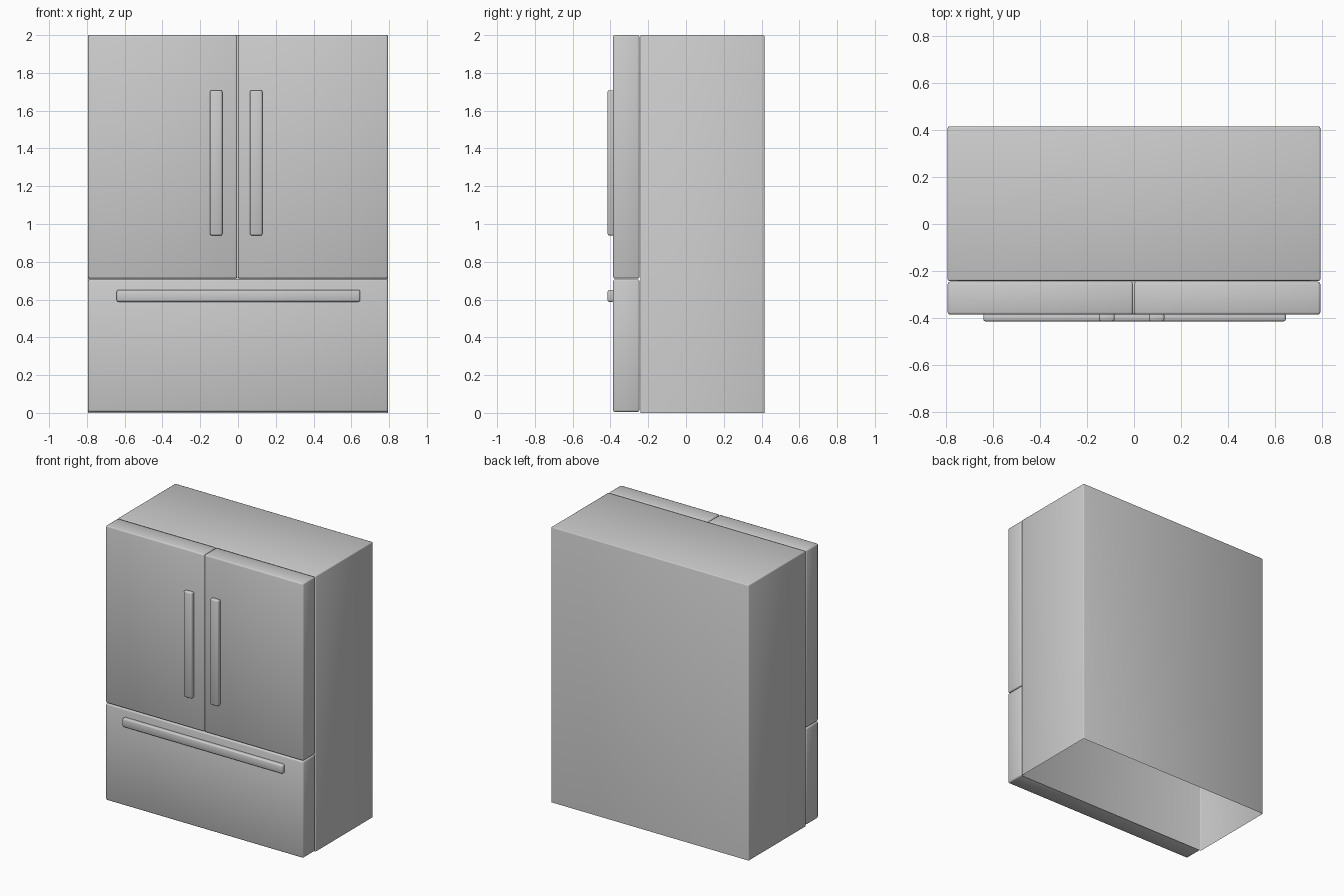
import bpy, bmesh

if "Cube" in bpy.data.objects:
    bpy.data.objects.remove(bpy.data.objects["Cube"])


def rounded_box(name, x, y, z, radius, segments=2, open_bottom=False):
    """Box from (min, max) ranges with softened edges, optionally open below."""
    bm = bmesh.new()
    bmesh.ops.create_cube(bm, size=1)
    for v in bm.verts:
        v.co = [r[1] if c > 0 else r[0] for c, r in zip(v.co, (x, y, z))]
    if open_bottom:
        floor = [f for f in bm.faces if f.normal.z < -0.5]
        bmesh.ops.delete(bm, geom=floor, context='FACES_ONLY')
    edges = [e for e in bm.edges if not e.is_boundary]
    bmesh.ops.bevel(bm, geom=edges, offset=radius, segments=segments,
                    profile=0.5, affect='EDGES', clamp_overlap=True)
    mesh = bpy.data.meshes.new(name)
    bm.to_mesh(mesh)
    bm.free()
    obj = bpy.data.objects.new(name, mesh)
    bpy.context.collection.objects.link(obj)
    bpy.context.view_layer.objects.active = obj
    bpy.ops.object.select_all(action='DESELECT')
    obj.select_set(True)
    bpy.ops.object.shade_smooth_by_angle(angle=0.9)
    return obj


HALF_W = 0.794
DOOR_Y = (-0.386, -0.246)
HANDLE_Y = (-0.415, -0.38)

# Cabinet shell, open underneath
rounded_box("cabinet", (-HALF_W, HALF_W), (-0.242, 0.415), (0, 2), 0.006,
            open_bottom=True)

# Pair of upper doors
rounded_box("left_door", (-HALF_W, -0.004), DOOR_Y, (0.711, 2), 0.01)
rounded_box("right_door", (-0.001, HALF_W), DOOR_Y, (0.711, 2), 0.01)

# Freezer drawer
rounded_box("freezer_drawer", (-HALF_W, HALF_W), DOOR_Y, (0.005, 0.707), 0.01)

# Door handles and drawer handle
for side, x in (("left", (-0.149, -0.083)), ("right", (0.063, 0.129))):
    rounded_box(side + "_door_handle", x, HANDLE_Y, (0.939, 1.708), 0.009)
rounded_box("drawer_handle", (-0.642, 0.647), HANDLE_Y, (0.588, 0.651), 0.009)
